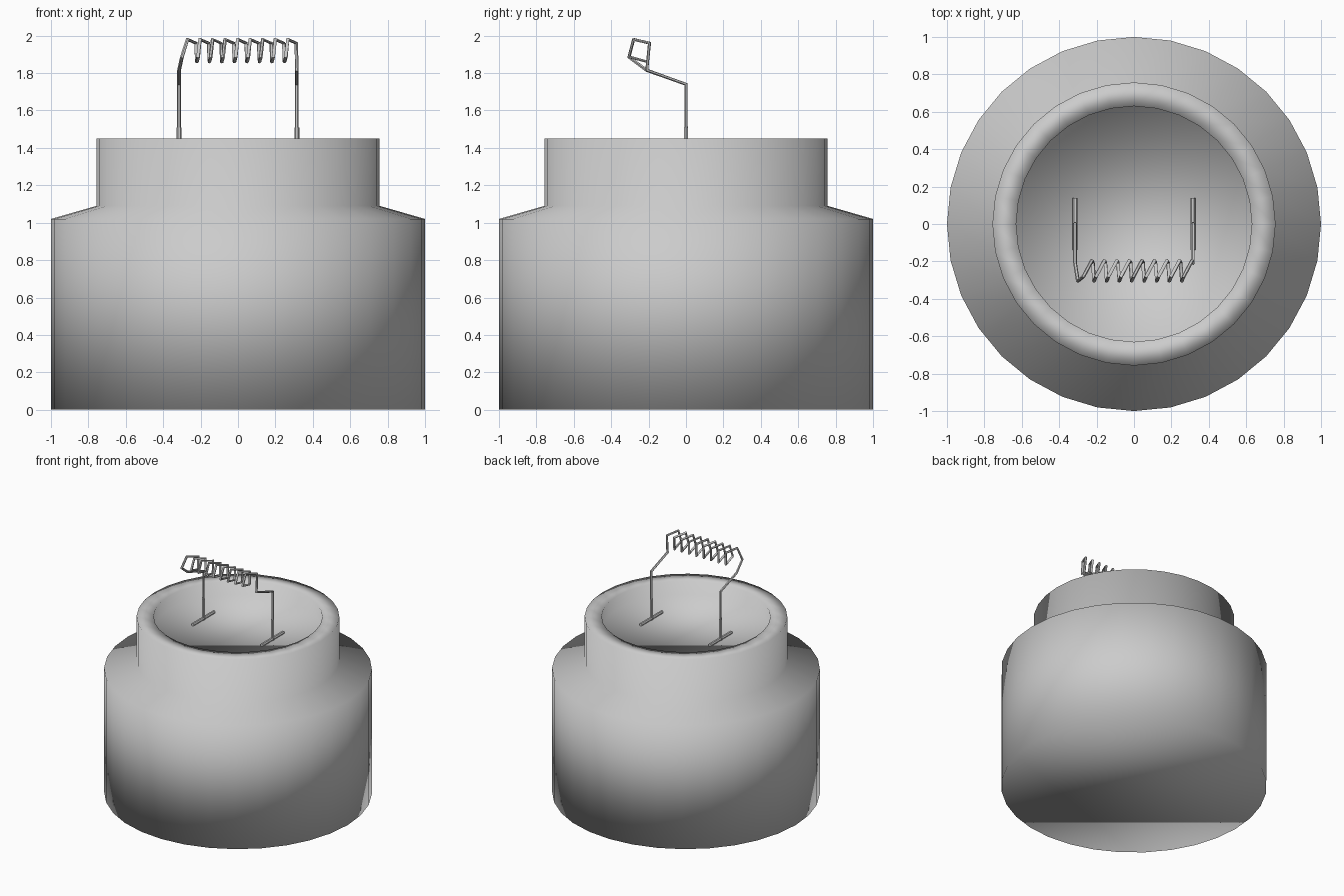
import bpy, bmesh, math

if "Cube" in bpy.data.objects:
    bpy.data.objects.remove(bpy.data.objects["Cube"])

SIDES = 32
DECK_Z = 1.34


def lathe(name, profile):
    """Revolve an (r, z) profile and cap both ends with one n-gon."""
    bm = bmesh.new()
    rings = []
    for r, z in profile:
        rings.append([bm.verts.new((r * math.cos(math.tau * i / SIDES),
                                    r * math.sin(math.tau * i / SIDES), z))
                      for i in range(SIDES)])
    for a, b in zip(rings, rings[1:]):
        for i in range(SIDES):
            j = (i + 1) % SIDES
            bm.faces.new((a[i], a[j], b[j], b[i]))
    bm.faces.new(rings[0][::-1])
    bm.faces.new(rings[-1])
    for f in bm.faces:
        f.smooth = True
    me = bpy.data.meshes.new(name)
    bm.to_mesh(me)
    bm.free()
    ob = bpy.data.objects.new(name, me)
    bpy.context.collection.objects.link(ob)
    return ob


def tube(name, points, radius):
    """Round wire along a polyline, turned into a mesh."""
    cu = bpy.data.curves.new(name, 'CURVE')
    cu.dimensions = '3D'
    cu.bevel_depth = radius
    cu.bevel_resolution = 1
    cu.use_fill_caps = True
    sp = cu.splines.new('POLY')
    sp.points.add(len(points) - 1)
    for p, co in zip(sp.points, points):
        p.co = (*co, 1)
    ob = bpy.data.objects.new(name, cu)
    bpy.context.collection.objects.link(ob)
    bpy.ops.object.select_all(action='DESELECT')
    ob.select_set(True)
    bpy.context.view_layer.objects.active = ob
    bpy.ops.object.convert(target='MESH')
    bpy.ops.object.shade_smooth_by_angle(angle=math.radians(50))
    return ob


# Bulb base: wide body, sloped shoulder, neck, rim and recessed deck
lathe("base", [(1, 0), (1, 1.02), (0.757, 1.09), (0.757, 1.45),
               (0.63, 1.45), (0.63, DECK_Z)])

# Electrodes: a foot lying on the deck and a short sleeve at each side
for side, x in (("left", -0.315), ("right", 0.315)):
    tube(side + "_foot", [(x, -0.14, DECK_Z + 0.012), (x, 0.14, DECK_Z + 0.012)], 0.013)
    tube(side + "_sleeve", [(x, 0, DECK_Z), (x, 0, 1.51)], 0.0125)

# Filament: left lead, square-sectioned coil, right lead
path = [(-0.315, 0, 1.45), (-0.315, 0, 1.74), (-0.315, -0.21, 1.815), (-0.30, -0.305, 1.885)]
corners = [(-0.27, -0.28, 1.98), (-0.225, -0.195, 1.96),
           (-0.22, -0.205, 1.86), (-0.213, -0.305, 1.887)]
for k in range(9):
    turn = [(x + 0.067 * k, y, z) for x, y, z in corners]
    path += turn if k < 8 else turn[:2]
path += [(0.315, -0.21, 1.815), (0.315, 0, 1.74), (0.315, 0, 1.45)]
tube("filament", path, 0.010)
